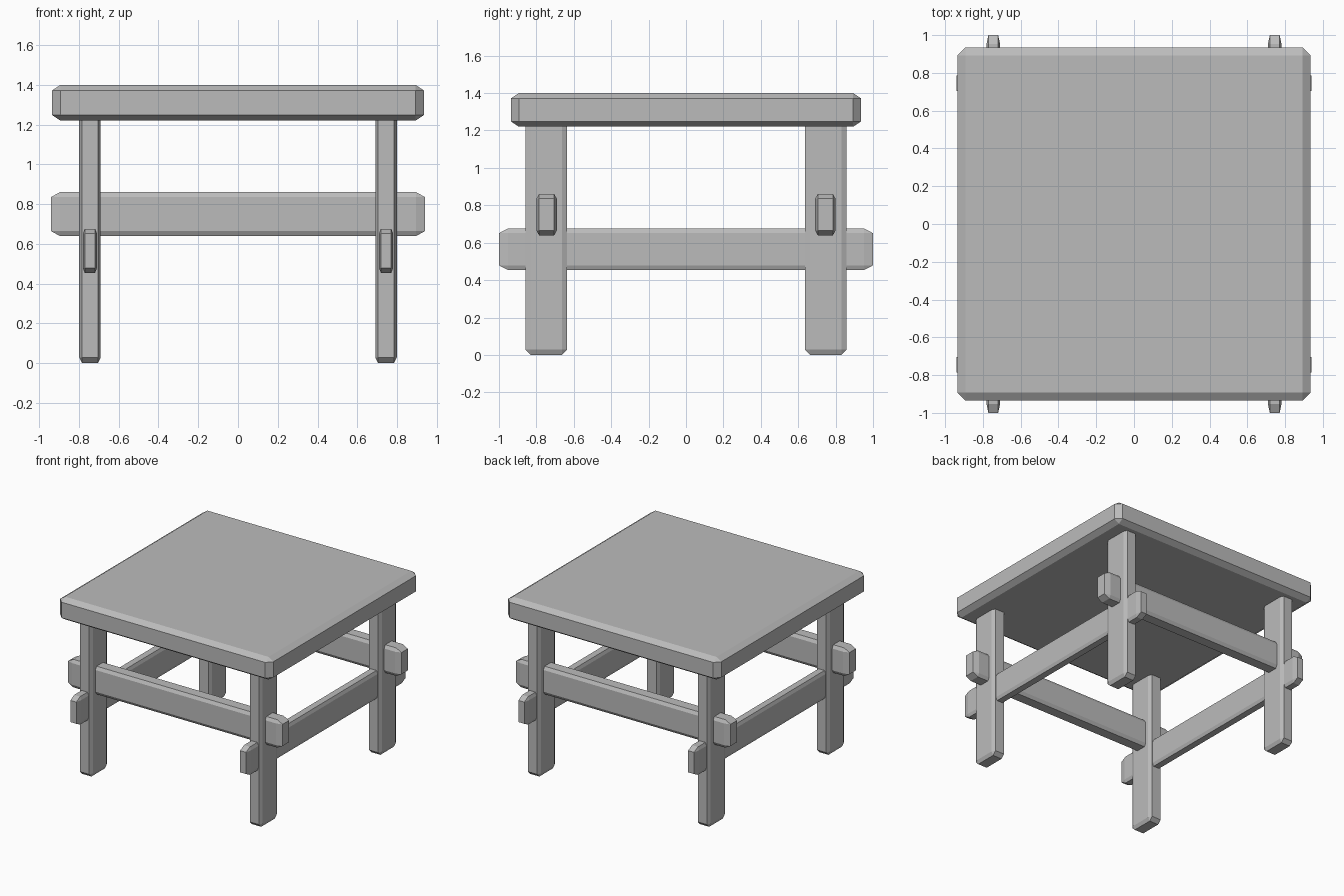
import bpy
import bmesh
from mathutils import Vector

cube = bpy.data.objects.get("Cube")
if cube:
    bpy.data.objects.remove(cube, do_unlink=True)

grey = bpy.data.materials.new("plain grey")
grey.use_nodes = True
colour = (0.5, 0.5, 0.5, 1)
grey.diffuse_color = colour
grey.node_tree.nodes["Principled BSDF"].inputs["Base Color"].default_value = colour


def chamfered_block(name, centre, half, cut):
    """Box whose edges are cut by a different amount along each axis."""
    bm = bmesh.new()
    for sx in (-1, 1):
        for sy in (-1, 1):
            for sz in (-1, 1):
                sign = Vector((sx, sy, sz))
                # each corner keeps one point per neighbouring face
                for face_axis in range(3):
                    bm.verts.new([
                        centre[i] + sign[i] * (half[i] - (0 if i == face_axis else cut[i]))
                        for i in range(3)])
    hull = bmesh.ops.convex_hull(bm, input=bm.verts)
    bmesh.ops.dissolve_limit(bm, angle_limit=0.01, verts=bm.verts, edges=bm.edges)
    bmesh.ops.recalc_face_normals(bm, faces=bm.faces)
    mesh = bpy.data.meshes.new(name)
    bm.to_mesh(mesh)
    bm.free()
    mesh.materials.append(grey)
    obj = bpy.data.objects.new(name, mesh)
    bpy.context.collection.objects.link(obj)
    return obj


# Table top
chamfered_block("table_top", (0, 0, 1.31), (0.935, 0.935, 0.09), (0.042, 0.042, 0.028))

# Four legs, running up into the top
for side, sx in (("left", 1), ("right", -1)):
    for end, sy in (("front", -1), ("back", 1)):
        chamfered_block(f"{end}_{side}_leg", (sx * 0.745, sy * 0.747, 0.625),
                        (0.054, 0.112, 0.625), (0.014, 0.028, 0.028))

# Upper rails across the width, ends poking through the legs
for end, sy in (("front", -1), ("back", 1)):
    chamfered_block(f"{end}_rail", (0, sy * 0.745, 0.75),
                    (0.94, 0.054, 0.111), (0.045, 0.014, 0.025))

# Lower rails along the depth, ends poking through the legs
for side, sx in (("left", 1), ("right", -1)):
    chamfered_block(f"{side}_rail", (sx * 0.745, 0, 0.565),
                    (0.036, 1.0, 0.111), (0.01, 0.048, 0.025))
